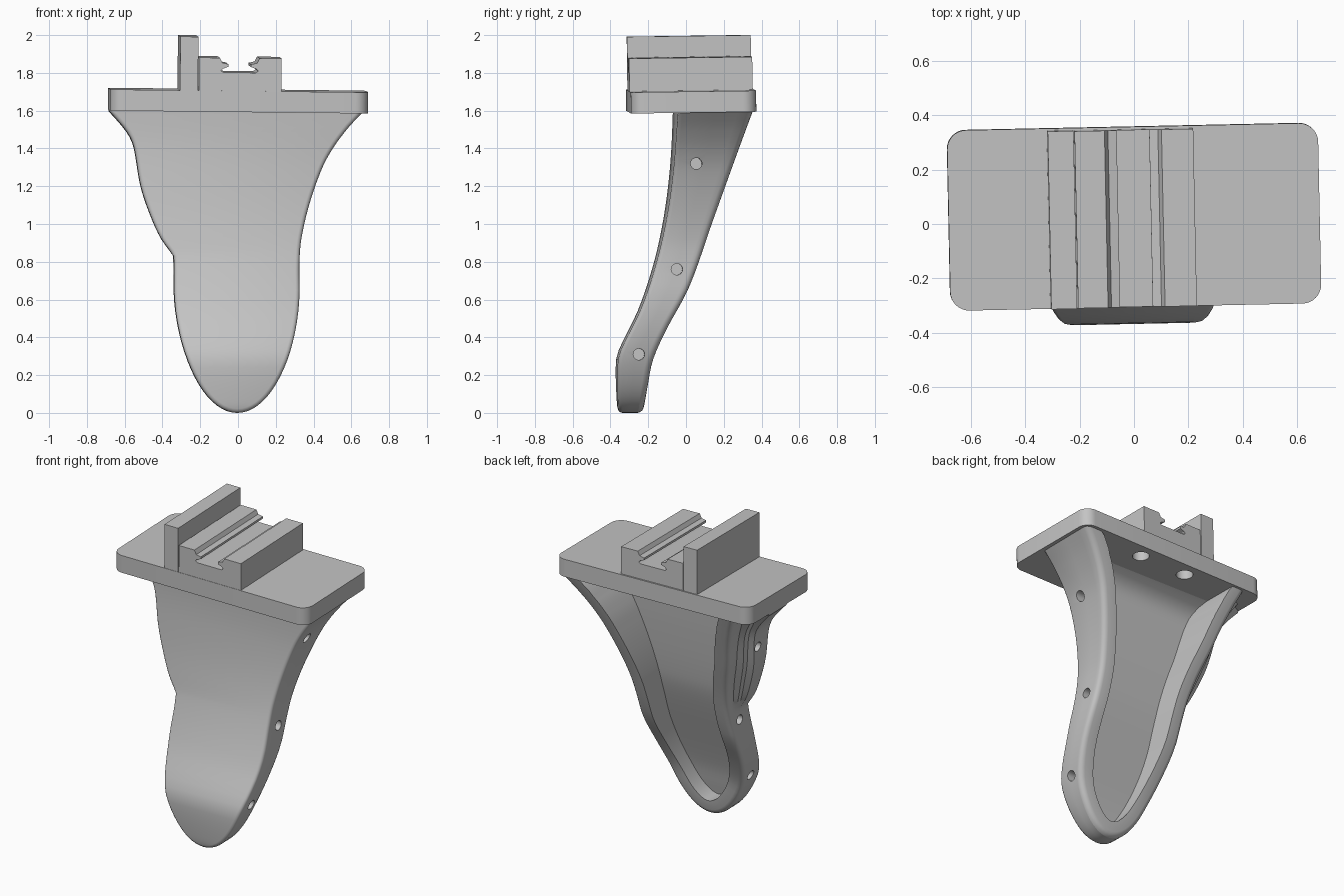
import bpy, bmesh, math
from mathutils import Matrix, Vector

if "Cube" in bpy.data.objects:
    bpy.data.objects.remove(bpy.data.objects["Cube"])

grey = bpy.data.materials.new("light_grey")
grey.diffuse_color = (0.55, 0.55, 0.55, 1)
grey.use_nodes = True
grey.node_tree.nodes["Principled BSDF"].inputs["Base Color"].default_value = grey.diffuse_color

YAW = Matrix.Rotation(math.radians(1.2), 4, 'Z')
PIVOT = Vector((0, 0.027, 1.65))
TILT = (Matrix.Translation(PIVOT) @ YAW @ Matrix.Rotation(math.radians(0.65), 4, 'Y')
        @ Matrix.Rotation(math.radians(0.8), 4, 'X') @ Matrix.Translation(-PIVOT))


def curve(pts, z):
    """Smooth (cubic) interpolation of a value over height."""
    n = len(pts)
    z = min(max(z, pts[0][0]), pts[-1][0])
    i = 0
    while i < n - 2 and z > pts[i + 1][0]:
        i += 1

    def slope(k):
        a, b = pts[max(k - 1, 0)], pts[min(k + 1, n - 1)]
        return (b[1] - a[1]) / (b[0] - a[0])
    h = pts[i + 1][0] - pts[i][0]
    t = (z - pts[i][0]) / h
    return ((2*t**3 - 3*t**2 + 1) * pts[i][1] + (t**3 - 2*t**2 + t) * h * slope(i)
            + (3*t**2 - 2*t**3) * pts[i + 1][1] + (t**3 - t**2) * h * slope(i + 1))


def finish(bm, name, matrix):
    bmesh.ops.remove_doubles(bm, verts=bm.verts, dist=1e-5)
    bmesh.ops.recalc_face_normals(bm, faces=bm.faces)
    me = bpy.data.meshes.new(name)
    bm.to_mesh(me)
    bm.free()
    me.materials.append(grey)
    ob = bpy.data.objects.new(name, me)
    bpy.context.collection.objects.link(ob)
    me.transform(matrix)
    return ob


def smooth(ob):
    bpy.ops.object.select_all(action='DESELECT')
    ob.select_set(True)
    bpy.context.view_layer.objects.active = ob
    bpy.ops.object.shade_smooth_by_angle(angle=math.radians(35))


def prism(name, pts, to3d, direction, matrix):
    bm = bmesh.new()
    f = bm.faces.new([bm.verts.new(to3d(a, b)) for a, b in pts])
    ext = bmesh.ops.extrude_face_region(bm, geom=[f])
    bmesh.ops.translate(bm, vec=direction,
                        verts=[v for v in ext['geom'] if isinstance(v, bmesh.types.BMVert)])
    return finish(bm, name, matrix)


def boolean(ob, cutter, operation):
    """Apply a boolean and discard the cutter."""
    cutter.hide_render = True
    mod = ob.modifiers.new("cut", 'BOOLEAN')
    mod.operation, mod.solver, mod.object = operation, 'EXACT', cutter
    bpy.context.view_layer.objects.active = ob
    bpy.ops.object.modifier_apply(modifier=mod.name)
    bpy.data.objects.remove(cutter)


def drill(ob, centre, axis, radius, depth, matrix):
    bm = bmesh.new()
    bmesh.ops.create_cone(bm, cap_ends=True, segments=32, radius1=radius, radius2=radius, depth=depth)
    rot = Matrix.Rotation(math.pi / 2, 4, 'Y') if axis == 'X' else Matrix.Identity(4)
    boolean(ob, finish(bm, "hole_cutter", matrix @ Matrix.Translation(centre) @ rot), 'DIFFERENCE')


# Curved hollow bracket body: curves over height
TOP, ROUND = 1.61, 0.65
FRONT = [(0, -.358), (.05, -.364), (.27, -.366), (.34, -.347), (.55, -.245), (.79, -.165),
         (1.03, -.11), (1.29, -.075), (TOP, -.055)]
INNER = [(0, -.345), (.15, -.312), (.3, -.277), (.76, -.12), (.92, -.077), (1.25, -.03), (TOP, .005)]
BACK = [(0, -.228), (.15, -.205), (.28, -.18), (.44, -.11), (.665, .01), (1.03, .14), (TOP, .345)]
WIDTH = [(ROUND, .332), (.79, .332), (.92, .343), (1.1, .385), (1.29, .452), (1.4, .511),
         (1.5, .585), (1.55, .63), (TOP, .688)]
FLANGE = [(.83, .333), (.93, .403), (1.08, .468), (1.21, .508), (1.4, .54), (1.46, .562),
          (1.505, .592), (1.55, .63), (TOP, .685)]


def half_width(z, flange):
    """flange None = right side, 0..1 = left side blended out to the front flange."""
    if z < ROUND:
        t = (ROUND - z) / ROUND
        return .332 * math.sqrt(max(0, 1 - t ** 1.78))
    w = curve(WIDTH, z)
    if flange is not None and z > .83:
        w -= .14 * (max(0, z - 1.15) / .46) ** 2
        w += flange * max(0, curve(FLANGE, z) - w)
    return w


def outline_point(z, inset, flange):
    """Outline point moved inwards by inset; returns (half width, height)."""
    if z <= 0:
        return 0, inset
    e = 0.0005
    s = (half_width(z + e, flange) - half_width(z - e, flange)) / (2 * e)
    k = math.sqrt(1 + s * s)
    x = half_width(z, flange)
    if z < ROUND:
        return max(x - inset / k, 0), z + inset * s / k
    return x - inset * min(k, 1.4), z


# Rings from front face to inner panel: (inset, depth fraction, extra depth, flange amount)
RINGS = [(.022, 0, 0, 1), (.011, 0, .003, 1), (.003, 0, .011, 1), (0, 0, .022, 1),
         (0, .5, 0, 1), (0, .56, 0, .6), (0, .66, 0, .5), (0, .72, 0, .1), (0, .8, 0, 0),
         (0, 1, -.03, 0), (.004, 1, -.015, 0), (.015, 1, -.004, 0), (.03, 1, 0, 0),
         (.09, 1, 0, 0), (.09, 0, 0, 0)]
rows = [ROUND * (1 - math.cos(i / 18 * math.pi / 2)) for i in range(18)]
rows += [ROUND + .03 * i for i in range(33)]
last, end = len(RINGS) - 1, len(rows) - 1
COVE = .13  # radius where the inner panel runs into the plate

bm = bmesh.new()
grid = {}
for side in (-1, 1):
    for k, (inset, frac, extra, fl) in enumerate(RINGS):
        for r, z0 in enumerate(rows):
            x, z = outline_point(z0, inset, fl if side < 0 else None)
            yf = curve(FRONT, z)
            y = yf + frac * (curve(BACK, z) - yf) + extra
            if k == last:
                h = min(max(0, z - (1.6 - COVE)), COVE)
                y = curve(INNER, z) + COVE - math.sqrt(COVE ** 2 - h ** 2)
            grid[side, k, r] = bm.verts.new((side * x - .01, y, z))
for r in range(end):
    for side in (-1, 1):
        for k in range(last):
            bm.faces.new([grid[side, k, r], grid[side, k + 1, r],
                          grid[side, k + 1, r + 1], grid[side, k, r + 1]])
    for k in (0, last):
        bm.faces.new([grid[-1, k, r], grid[1, k, r], grid[1, k, r + 1], grid[-1, k, r + 1]])
bm.faces.new([grid[-1, k, end] for k in range(last + 1)]
             + [grid[1, k, end] for k in range(last, -1, -1)])
body = finish(bm, "bracket_body", YAW)

# Blind holes in both side walls
for y, z in ((.045, 1.32), (-.055, .76), (-.255, .31)):
    for side, fl in ((-1, 1), (1, None)):
        drill(body, (side * half_width(z, fl) - .01, y, z), 'X', .03, .11, YAW)

# Top plate with rounded corners
HX, HY, R = .683, .332, .07
corners = []
for cx, cy, a0 in ((1, 1, 0), (-1, 1, 90), (-1, -1, 180), (1, -1, 270)):
    for i in range(9):
        a = math.radians(a0 + i * 11.25)
        corners.append((cx * (HX - R) + R * math.cos(a), .027 + cy * (HY - R) + R * math.sin(a)))
plate = prism("top_plate", corners, lambda a, b: (a, b, 1.597), (0, 0, .112), TILT)

# Trim the body to the plate outline at the back corners
trim = prism("trim_cutter", [(a * .998, b - .001 if b > 0 else b - .5) for a, b in corners],
             lambda a, b: (a, b, -.5), (0, 0, 2.5), YAW)
boolean(body, trim, 'INTERSECT')
smooth(body)

for x in (.18, -.16):
    drill(plate, (x, .265, 1.58), 'Z', .05, .15, TILT)
smooth(plate)

# Upright fence and slotted rail, both running front to back
along = lambda a, b: (a, -.303, b)
prism("fence", [(-.315, 1.7), (-.22, 1.7), (-.22, 1.993), (-.315, 1.993)], along, (0, .655, 0), TILT)
slot = [(.105, 1.883), (.092, 1.857), (.06, 1.85), (.06, 1.836), (.088, 1.826), (.098, 1.815), (.085, 1.806)]
rail = [(-.215, 1.7), (.222, 1.7), (.222, 1.883)] + slot + [(-x, z) for x, z in reversed(slot)] + [(-.215, 1.883)]
prism("slotted_rail", rail, along, (0, .652, 0), TILT)
